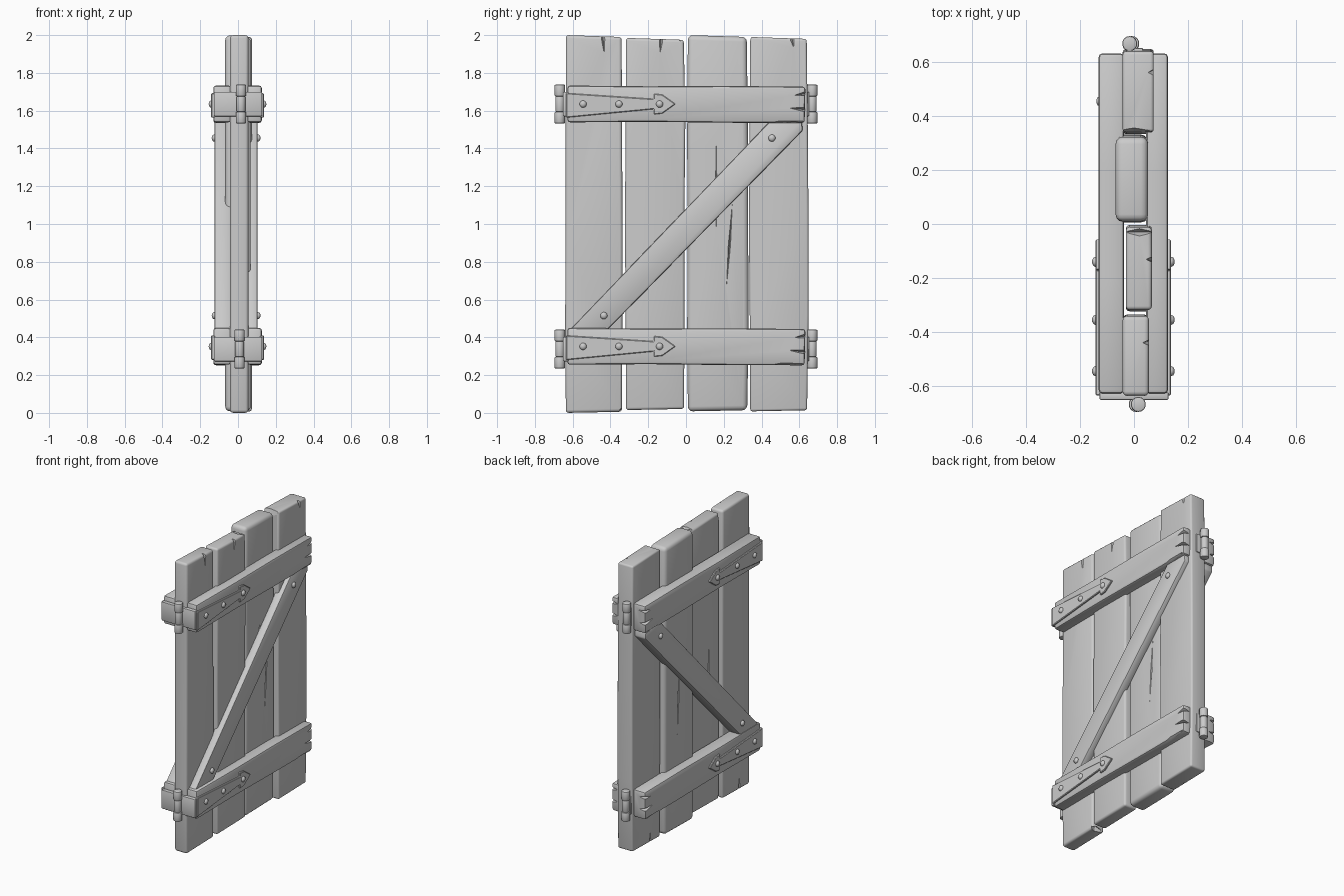
import bpy, bmesh, random
from math import radians, pi
from mathutils import Matrix, Vector

if "Cube" in bpy.data.objects:
    bpy.data.objects.remove(bpy.data.objects["Cube"])

random.seed(4)
grey = bpy.data.materials.new("plain_grey")
grey.diffuse_color = (0.6, 0.6, 0.6, 1)
grey.use_nodes = True
grey.node_tree.nodes["Principled BSDF"].inputs["Base Color"].default_value = grey.diffuse_color


def add(name, bm):
    bmesh.ops.recalc_face_normals(bm, faces=bm.faces)
    me = bpy.data.meshes.new(name)
    bm.to_mesh(me)
    bm.free()
    me.materials.append(grey)
    ob = bpy.data.objects.new(name, me)
    bpy.context.collection.objects.link(ob)
    return ob


def finish(ob, bevel, gouges=(), segs=2, angle=32):
    """Bevel, carve diamond-shaped cracks (centre, half sizes, tilt), then smooth."""
    bpy.ops.object.select_all(action='DESELECT')
    ob.select_set(True)
    bpy.context.view_layer.objects.active = ob
    if bevel:
        m = ob.modifiers.new("bevel", 'BEVEL')
        m.width, m.segments, m.limit_method = bevel, segs, 'ANGLE'
        bpy.ops.object.modifier_apply(modifier=m.name)
    if gouges:
        bm = bmesh.new()
        for c, s, tilt in gouges:
            mat = (Matrix.Translation(c) @ Matrix.Rotation(radians(tilt), 4, 'X')
                   @ Matrix.Diagonal((*s, 1)))
            bmesh.ops.create_uvsphere(bm, u_segments=4, v_segments=2, radius=1, matrix=mat)
        cutter = add("crack_cutter", bm)
        cutter.hide_render = True
        m = ob.modifiers.new("cracks", 'BOOLEAN')
        m.operation, m.object, m.solver = 'DIFFERENCE', cutter, 'EXACT'
        bpy.ops.object.modifier_apply(modifier=m.name)
        bpy.data.objects.remove(cutter)
    bpy.ops.object.shade_smooth_by_angle(angle=radians(angle))
    return ob


def prism(name, pts, x0, x1, bevel, gouges=(), segs=2):
    """Extrude a y-z outline from x0 to x1."""
    bm = bmesh.new()
    f = bm.faces.new([bm.verts.new((x0, y, z)) for y, z in pts])
    r = bmesh.ops.extrude_face_region(bm, geom=[f])
    for v in r['geom']:
        if isinstance(v, bmesh.types.BMVert):
            v.co.x = x1
    return finish(add(name, bm), bevel, gouges, segs)


def w(a=0.005):
    return random.uniform(-a, a)


# Four upright planks: y0, y1, z0, z1, x0, x1, bevel
planks = [(-0.64, -0.335, 0.0, 2.0, -0.042, 0.055, 0.016),
          (-0.322, -0.006, 0.015, 1.985, -0.03, 0.066, 0.014),
          (0.006, 0.328, 0.008, 2.0, -0.068, 0.052, 0.026),
          (0.336, 0.645, 0.008, 1.99, -0.042, 0.073, 0.012)]
cracks = [
    [((0.056, -0.44, 2.0), (0.025, 0.012, 0.10), 4), ((-0.042, -0.52, 0.0), (0.02, 0.012, 0.08), 0),
     ((0.02, -0.34, 0.0), (0.08, 0.03, 0.04), 20)],
    [((0.067, -0.13, 1.99), (0.025, 0.012, 0.09), -5), ((0.02, -0.03, 1.99), (0.08, 0.02, 0.05), 0),
     ((-0.03, -0.2, 0.9), (0.015, 0.006, 0.25), 2)],
    [((0.052, 0.23, 0.89), (0.02, 0.006, 0.22), -4), ((0.052, 0.16, 1.2), (0.012, 0.004, 0.22), 0),
     ((-0.068, 0.18, 0.9), (0.02, 0.006, 0.24), 3)],
    [((0.074, 0.56, 1.99), (0.025, 0.014, 0.06), 10), ((0.0, 0.34, 1.99), (0.1, 0.016, 0.05), 0),
     ((-0.042, 0.45, 0.0), (0.02, 0.01, 0.08), 0)],
]
for i, (y0, y1, z0, z1, x0, x1, b) in enumerate(planks):
    zs = [0.5, 1.0, 1.5]
    pts = ([(y0 + 0.004, z0), (y1 - 0.004, z0 + 0.006)] + [(y1 + w(0.004), z + w(0.1)) for z in zs]
           + [(y1 - 0.006, z1 - 0.01), (y0 + 0.004, z1)]
           + [(y0 + w(0.004), z + w(0.1)) for z in reversed(zs)])
    prism(f"plank_{i + 1}", pts, x0, x1, b, cracks[i], 3)


def bolt(x, y, z):
    bm = bmesh.new()
    bmesh.ops.create_uvsphere(bm, u_segments=10, v_segments=6, radius=1,
                              matrix=Matrix.Translation((x, y, z)) @ Matrix.Diagonal((0.014, 0.019, 0.019, 1)))
    finish(add("bolt", bm), 0, angle=60)


# Both faces carry two rails, a diagonal brace and two arrow straps
for side, s, inner, outer, brace_x in (("right", 1, 0.045, 0.126, 0.104),
                                       ("left", -1, -0.037, -0.131, -0.124)):
    for level, zc in (("upper", 1.635), ("lower", 0.352)):
        # Rail with split ends
        pts = [(-0.628, zc - 0.097), (-0.2, zc - 0.094), (0.25, zc - 0.099), (0.628, zc - 0.1),
               (0.632, zc + 0.092), (0.2, zc + 0.096), (-0.2, zc + 0.094), (-0.628, zc + 0.098)]
        gouges = [((outer, 0.635, zc + 0.055), (0.05, 0.06, 0.012), 8),
                  ((outer, 0.635, zc - 0.03), (0.05, 0.09, 0.012), -6),
                  ((outer, 0.5, zc - 0.1), (0.02, 0.16, 0.012), 4)]
        prism(f"{level}_rail_{side}", pts, inner, outer, 0.014, gouges)
        # Iron strap with arrow head, and its three bolts
        strap = [(-0.635, zc - 0.072), (-0.17, zc - 0.027), (-0.17, zc - 0.055), (-0.125, zc - 0.05),
                 (-0.055, zc), (-0.125, zc + 0.05), (-0.17, zc + 0.055), (-0.17, zc + 0.027),
                 (-0.635, zc + 0.058)]
        prism(f"{level}_strap_{side}", strap, outer - s * 0.01, outer + s * 0.011, 0.004, (), 1)
        for y in (-0.545, -0.355, -0.14):
            bolt(outer + s * 0.011, y, zc)
    # Diagonal brace between the rails
    brace = [(-0.625, 0.43), (-0.425, 0.43), (0.618, 1.495), (0.612, 1.55), (0.45, 1.55)]
    prism(f"diagonal_brace_{side}", brace, inner, brace_x, 0.009)
    for y, z in ((-0.435, 0.515), (0.455, 1.455)):
        bolt(brace_x + s * 0.002, y, z)

# Hinge barrels on both edges, with an iron plate behind each
for s, edge in ((-1, "front"), (1, "back")):
    for level, zc, shift in (("upper", 1.635, -0.004), ("lower", 0.338, 0.004)):
        x = -s * 0.012 + s * shift
        bm = bmesh.new()
        for dz, length, r in ((-0.072, 0.062, 0.028), (0, 0.084, 0.024), (0.072, 0.062, 0.028)):
            bmesh.ops.create_cone(bm, cap_ends=True, segments=14, radius1=r, radius2=r, depth=length,
                                  matrix=Matrix.Translation((x, s * 0.668, zc + dz)))
        finish(add(f"{level}_hinge_barrel_{edge}", bm), 0.006)
        half = 0.128 if s < 0 else 0.034
        y0, y1 = sorted((s * 0.622, s * 0.652))
        prism(f"{level}_hinge_plate_{edge}",
              [(y0, zc - 0.065), (y1, zc - 0.065), (y1, zc + 0.065), (y0, zc + 0.065)],
              -half, half, 0.006)
